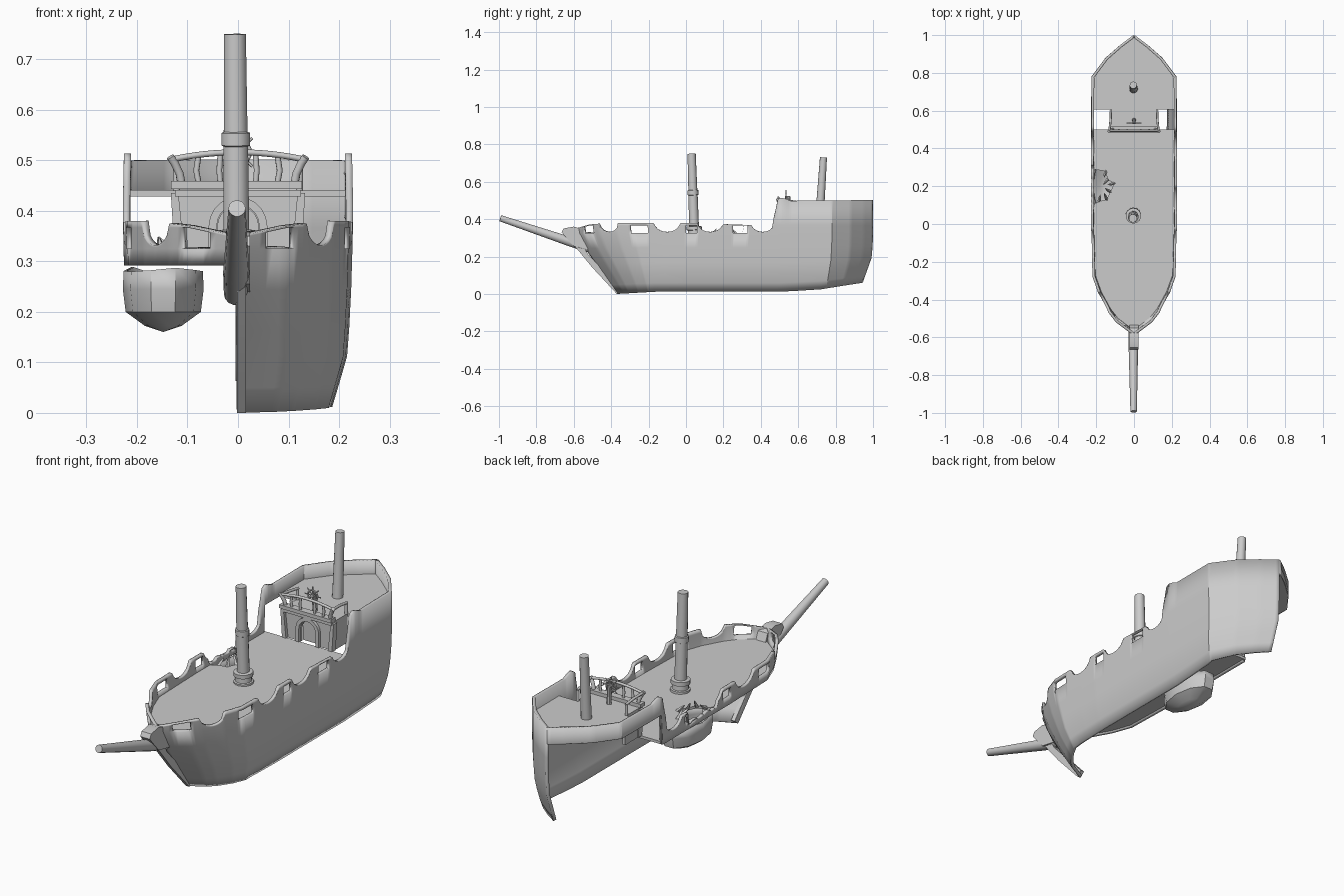
import bpy, bmesh, math, random
from mathutils import Vector

if "Cube" in bpy.data.objects:
    bpy.data.objects.remove(bpy.data.objects["Cube"])
random.seed(4)

def make(name, verts, faces, thick=0, offset=-1, angle=35):
    me = bpy.data.meshes.new(name)
    me.from_pydata([tuple(v) for v in verts], [], faces)
    ob = bpy.data.objects.new(name, me)
    bpy.context.collection.objects.link(ob)
    if thick:
        m = ob.modifiers.new("thickness", 'SOLIDIFY')
        m.thickness, m.offset = thick, offset
    bpy.ops.object.select_all(action='DESELECT')
    ob.select_set(True)
    bpy.context.view_layer.objects.active = ob
    bpy.ops.object.shade_smooth_by_angle(angle=math.radians(angle))
    return ob

def interp(t, x):
    if x <= t[0][0]: return t[0][1]
    for (a, p), (b, q) in zip(t, t[1:]):
        if x <= b: return p + (q - p) * (x - a) / (b - a)
    return t[-1][1]

def spar(name, a, b, rings, n=14):
    """Turned pole from a to b; rings are (fraction, radius)."""
    a, b = Vector(a), Vector(b)
    q = (b - a).to_track_quat('Z', 'Y')
    vs = [a.lerp(b, t) + q @ Vector((r * math.cos(2 * math.pi * k / n), r * math.sin(2 * math.pi * k / n), 0))
          for t, r in rings for k in range(n)]
    fs = [(i * n + k, i * n + (k + 1) % n, (i + 1) * n + (k + 1) % n, (i + 1) * n + k)
          for i in range(len(rings) - 1) for k in range(n)]
    fs += [tuple(range(n))[::-1], tuple(range(len(vs) - n, len(vs)))]
    return make(name, vs, fs)

def prism(name, pts, lo, hi, axis='z'):
    """Extrude a 2D outline along an axis."""
    put = {'z': lambda p, h: (p[0], p[1], h), 'y': lambda p, h: (p[0], h, p[1]),
           'x': lambda p, h: (h, p[0], p[1])}[axis]
    n = len(pts)
    ob = make(name, [put(p, lo) for p in pts] + [put(p, hi) for p in pts],
              [tuple(range(n))[::-1], tuple(range(n, 2 * n))] +
              [(i, (i + 1) % n, n + (i + 1) % n, n + i) for i in range(n)])
    bm = bmesh.new(); bm.from_mesh(ob.data)
    bmesh.ops.recalc_face_normals(bm, faces=bm.faces)
    bm.to_mesh(ob.data); bm.free()
    return ob

def tube(name, pts, r):
    cu = bpy.data.curves.new(name, 'CURVE')
    cu.dimensions, cu.bevel_depth, cu.bevel_resolution, cu.use_fill_caps = '3D', r, 2, True
    sp = cu.splines.new('POLY')
    sp.points.add(len(pts) - 1)
    for p, c in zip(sp.points, pts): p.co = (*c, 1)
    ob = bpy.data.objects.new(name, cu)
    bpy.context.collection.objects.link(ob)
    return ob

# hull lines: plan half-beam, sheer, gunwale scallops, gun ports
PLAN = [(-.57, .003), (-.5, .095), (-.45, .135), (-.36, .185), (-.27, .218), (0, .226),
        (.5, .226), (.78, .224), (.88, .15), (.95, .07), (1, .003)]
SHEER = [(-.57, .35), (-.5, .37), (-.4, .38), (.06, .378), (.35, .368), (.45, .372), (.475, .42),
         (.487, .5), (.505, .515), (.53, .51), (.56, .498), (1, .502)]
DIPS = [(-.4, .05), (-.1, .065), (.13, .065), (.41, .06)]
PORTS = [(-.505, .026), (-.245, .045), (.03, .03), (.29, .042)]
WIDTH = [(0, .81), (.11, .955), (.2, .985), (.3, 1), (.4, 1.01), (.5, 1)]

def gunwale(s, side):
    z = interp(SHEER, s)
    for c, w in DIPS:
        t = (s - c) / w
        if abs(t) < 1: z = min(z, .378 - .046 * math.sqrt(1 - t * t))
    if side < 0 and .1 < s < .31: z = .312 + .012 * random.random()   # smashed rail
    return z

def hull_point(s, z, side):
    bow = interp([(0, -.37), (.3, -.58), (.4, -.6)], z)
    stern = interp([(0, .92), (.06, .945), (.2, .995), (.3, 1)], z)
    y = s
    if s < -.1: y = -.1 + (bow + .1) * (-.1 - s) / .47
    if s > .6: y = .6 + (stern - .6) * (s - .6) / .4
    return (side * interp(PLAN, s) * interp(WIDTH, z), y, z)

def hull_side(name, side):
    st = [-.57 + i * 1.57 / 157 for i in range(158)]
    vs, fs = [], []
    for s in st:
        top = gunwale(s, side)
        if side > 0:
            b = interp([(-.57, 0), (-.2, .012), (.5, .012), (.75, .025), (1, .06)], s)
        else:
            b = .292 if s < .495 else .43
        z1 = min(max(.325, b + .002), top - .008)
        z2 = min(max(.367, z1 + .002), top - .004)
        low = [b + (z1 - b) * f for f in (0, .15, .32, .5, .75)] if side > 0 else [b]
        zs = low + [z1, z2, top]
        vs += [hull_point(s, z, side) for z in zs]
    n = len(zs)
    for i in range(len(st) - 1):
        mid = (st[i] + st[i + 1]) / 2
        for j in range(n - 1):
            if j == n - 3 and any(abs(mid - c) < w for c, w in PORTS): continue
            f = (i * n + j, (i + 1) * n + j, (i + 1) * n + j + 1, i * n + j + 1)
            fs.append(f if side > 0 else f[::-1])
    return make(name, vs, fs, .014)

hull_side("starboard_hull", 1)
hull_side("port_bulwark", -1)

# decks; the main deck has a smashed notch on the port side
edge = lambda a, b, n, side: [(side * interp(PLAN, a + (b - a) * i / n) * .985, a + (b - a) * i / n)
                              for i in range(n + 1)]
crater = [(-.22, .1), (-.185, .12), (-.145, .13), (-.125, .17), (-.105, .215), (-.14, .235), (-.15, .28), (-.22, .29)]
prism("main_deck", edge(-.565, .5, 24, 1) + [(-.222, .5)] + crater[::-1] +
      edge(.06, -.565, 16, -1), .298, .31)
prism("quarter_deck", [(-.125, .49), (.125, .49), (.125, .605)] + edge(.605, .995, 12, 1) +
      edge(.995, .605, 12, -1) + [(-.125, .605)], .428, .441)

# bowl of broken planking hanging under the hole
k = 10
rings = [(.29, .98), (.245, 1), (.2, .93), (.172, .45)]
bv = [(-.148 + .08 * r * math.cos(2 * math.pi * i / k), .2 + .15 * r * math.sin(2 * math.pi * i / k),
       z - (.015 * random.random() if z > .28 else 0)) for z, r in rings for i in range(k)]
bf = [(a * k + i, (a + 1) * k + i, (a + 1) * k + (i + 1) % k, a * k + (i + 1) % k) for a in range(3) for i in range(k)]
bv.append((-.148, .2, .16))
bf += [(3 * k + i, 4 * k, 3 * k + (i + 1) % k) for i in range(k)]
make("broken_planking_bowl", bv, bf, .006)
for i, (x, y) in enumerate(crater[1:7]):
    d = Vector((-.17 - x, .2 - y, 0)).normalized()
    spar(f"splinter_{i}", (x, y, .305), (x + d.x * .035, y + d.y * .035, .33 + .02 * random.random()),
         [(0, .009), (.6, .006), (1, .001)], 4)

# stem post and beak around the bowsprit
prism("stem_post", [(-.37, 0), (-.345, .02), (-.53, .22), (-.57, .3), (-.63, .3), (-.6, .262), (-.5, .14)], -.002, .016, 'x')
prism("beak_head", [(-.5, .235), (-.6, .255), (-.64, .3), (-.665, .33), (-.655, .35), (-.6, .36), (-.55, .345), (-.53, .3)],
      -.024, .024, 'x')
spar("bowsprit", (-.004, -.49, .236), (-.002, -.993, .405), [(0, .024), (.25, .026), (.5, .023), (1, .017)])

# masts
spar("main_mast", (-.003, .045, .305), (-.006, .03, .75),
     [(0, .042), (.03, .042), (.035, .035), (.08, .034), (.085, .041), (.125, .041), (.13, .026),
      (.5, .025), (.505, .029), (.56, .029), (.565, .024), (1, .022)])
spar("aft_mast", (-.002, .715, .43), (-.004, .735, .73), [(0, .023), (1, .019)])

# cabin: walls with an arched doorway
def arch(r, h, base=.308, n=10):
    return [(r, base)] + [(r * math.cos(math.pi * i / n), h + r * math.sin(math.pi * i / n)) for i in range(n + 1)] + [(-r, base)]
prism("cabin_front", [(-.12, .308), (-.125, .435), (.125, .435), (.12, .308)] + arch(.04, .37), .508, .52, 'y')
prism("door_surround", arch(.058, .37) + arch(.042, .37)[::-1], .494, .512, 'y')
prism("door", arch(.042, .37), .526, .532, 'y')
for s in (-1, 1):
    prism(f"cabin_side_{s}", [(.51, .308), (.51, .435), (.61, .435), (.61, .308)], s * .11, s * .122, 'x')
    prism(f"corner_pillar_{s}", [(s * .105, .308), (s * .118, .435), (s * .133, .435), (s * .125, .308)], .493, .52, 'y')
    # balustrade ends and side rails
    tube(f"rail_post_{s}", [(s * .112, .5, .455), (s * .116, .498, .475), (s * .126, .494, .495), (s * .134, .49, .507)], .0085)
    tube(f"side_rail_{s}", [(s * .13, .495, .503), (s * .124, .55, .498), (s * .122, .605, .49)], .006)
    tube(f"side_rail_post_{s}", [(s * .122, .6, .44), (s * .122, .6, .49)], .007)
    for x in (.035, .078):
        tube(f"baluster_{s}_{x}", [(s * x, .498, .455), (s * x * 1.06, .497, .48), (s * x, .497, .51)], .006)
prism("cabin_beam", [(-.133, .443), (.127, .443), (.127, .459), (-.133, .459)], .484, .515, 'y')
tube("front_rail", [(.13 * t, .494, .516 - .014 * t * t) for t in [i / 6 - 1 for i in range(13)]], .006)

# ship's wheel
c = Vector((0, .535, .516))
tube("wheel_rim", [c + Vector((.024 * math.cos(i * math.pi / 10), 0, .024 * math.sin(i * math.pi / 10))) for i in range(21)], .0035)
for i in range(4):
    d = Vector((math.cos(i * math.pi / 4), 0, math.sin(i * math.pi / 4))) * .04
    tube(f"wheel_spoke_{i}", [c - d, c + d], .0025)
spar("wheel_hub", c - Vector((0, .006, 0)), c + Vector((0, .02, 0)), [(0, .007), (1, .007)], 10)
spar("wheel_stand", (0, .55, .44), (0, .55, .52), [(0, .011), (1, .008)], 8)
